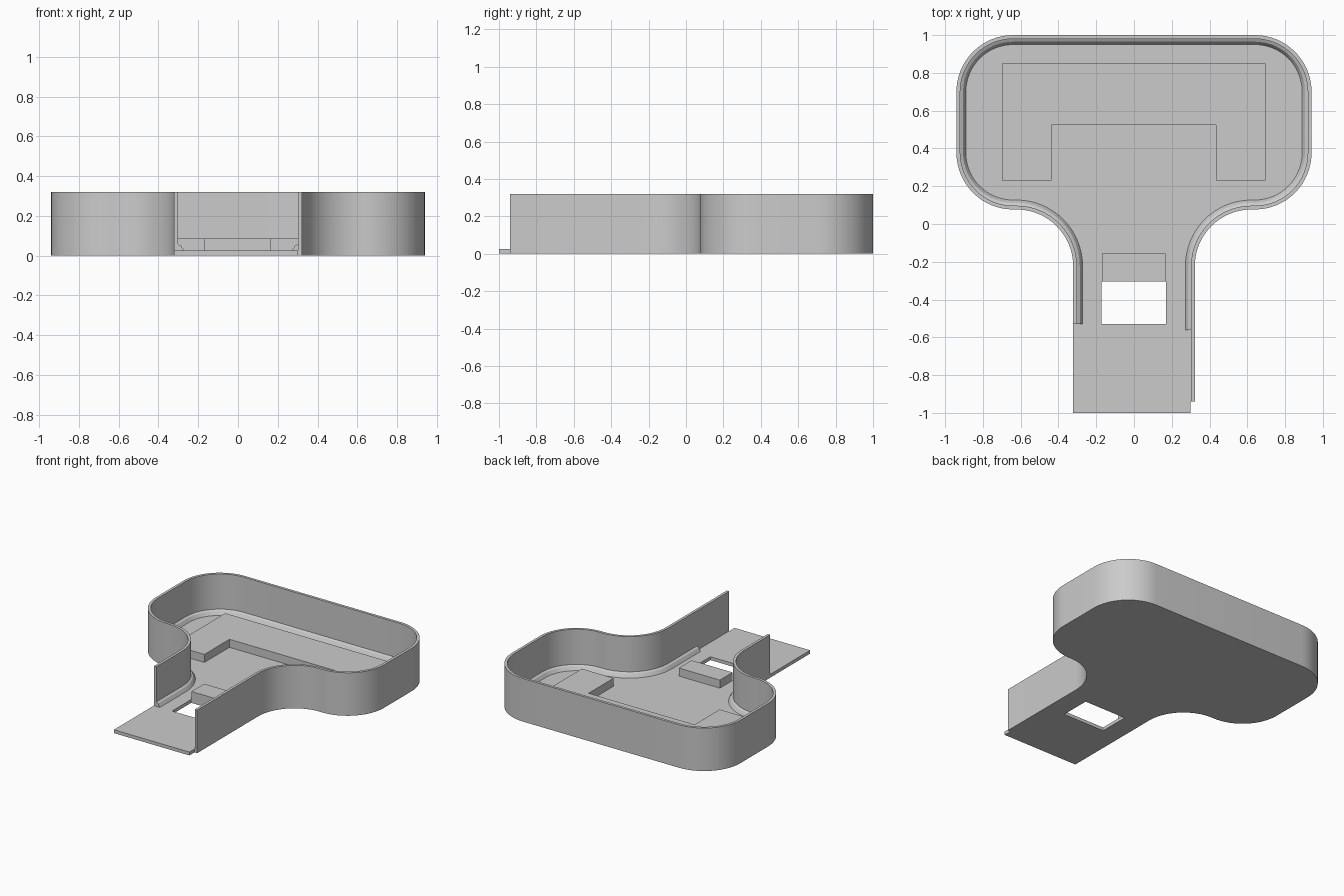
import bpy, bmesh, math
from mathutils import Vector

cube = bpy.data.objects.get("Cube")
if cube:
    bpy.data.objects.remove(cube)

grey = bpy.data.materials.new("plain grey")
grey.use_nodes = True
grey.diffuse_color = (0.6, 0.6, 0.6, 1)
grey.node_tree.nodes["Principled BSDF"].inputs["Base Color"].default_value = (0.6, 0.6, 0.6, 1)

FLOOR, TOP, PAD = 0.025, 0.32, 0.085
HALF, NECK, BACK, RADIUS = 0.94, 0.322, 1.0, 0.3
SHOULDER = 0.077
STEPS = 16


def finish(name, bm):
    bmesh.ops.recalc_face_normals(bm, faces=bm.faces)
    mesh = bpy.data.meshes.new(name)
    bm.to_mesh(mesh)
    bm.free()
    mesh.materials.append(grey)
    obj = bpy.data.objects.new(name, mesh)
    bpy.context.collection.objects.link(obj)
    bpy.ops.object.select_all(action='DESELECT')
    obj.select_set(True)
    bpy.context.view_layer.objects.active = obj
    bpy.ops.object.shade_smooth_by_angle(angle=math.radians(30))
    return obj


def arc(cx, cy, a0, a1, side):
    """Points on an arc, each with its inward normal."""
    out = []
    for i in range(STEPS + 1):
        a = math.radians(a0 + (a1 - a0) * i / STEPS)
        d = Vector((math.cos(a), math.sin(a)))
        out.append((Vector((cx, cy)) + d * RADIUS, d * side))
    return out


def outline(left_end, right_end):
    """Outer edge from the left side of the neck round the back to the right."""
    cx, nx = HALF - RADIUS, NECK + RADIUS
    low, high, neck_y = SHOULDER + RADIUS, BACK - RADIUS, SHOULDER - RADIUS
    path = [(Vector((-NECK, left_end)), Vector((1, 0)))]
    path += arc(-nx, neck_y, 0, 90, 1)
    path += arc(-cx, low, 270, 180, -1)
    path += arc(-cx, high, 180, 90, -1)
    path += arc(cx, high, 90, 0, -1)
    path += arc(cx, low, 0, -90, -1)
    path += arc(nx, neck_y, 90, 180, 1)
    path.append((Vector((NECK, right_end)), Vector((-1, 0))))
    return path


def sweep(name, path, profile):
    """Carry a closed (inset, height) profile along the outline."""
    bm = bmesh.new()
    rings = [[bm.verts.new((*(p + n * d), z)) for d, z in profile] for p, n in path]
    count = len(profile)
    for a, b in zip(rings, rings[1:]):
        for i in range(count):
            j = (i + 1) % count
            bm.faces.new((a[i], a[j], b[j], b[i]))
    bm.faces.new(rings[0])
    bm.faces.new(rings[-1])
    return finish(name, bm)


def slab(name, loops, z0, z1):
    """Flat plate from an outer loop and optional hole loops."""
    bm = bmesh.new()
    edges = []
    for loop in loops:
        vs = [bm.verts.new((x, y, z0)) for x, y in loop]
        edges += [bm.edges.new((a, b)) for a, b in zip(vs, vs[1:] + vs[:1])]
    bmesh.ops.triangle_fill(bm, edges=edges, use_beauty=True)
    extruded = bmesh.ops.extrude_face_region(bm, geom=bm.faces[:], use_keep_orig=True)
    moved = [g for g in extruded["geom"] if isinstance(g, bmesh.types.BMVert)]
    bmesh.ops.translate(bm, verts=moved, vec=(0, 0, z1 - z0))
    return finish(name, bm)


def rect(x0, x1, y0, y1):
    return [(x0, y0), (x1, y0), (x1, y1), (x0, y1)]


# Floor with the window in the neck and a small notch at the front corner
edge = [tuple(p) for p, n in outline(-1.0, -0.94)]
edge += [(0.3, -0.94), (0.3, -1.0)]
# drop the doubled points where two arcs meet
edge = [p for i, p in enumerate(edge)
        if (Vector(p) - Vector(edge[i - 1])).length > 0.001]
slab("floor", [edge, rect(-0.172, 0.17, -0.53, -0.305)], 0, FLOOR)

# Thin outer wall, longer on one side of the neck
sweep("outer_wall", outline(-0.53, -0.94),
      [(0, FLOOR), (0, TOP), (0.02, TOP), (0.02, FLOOR)])

# Sloped ledge along the foot of the wall
sweep("inner_ledge", outline(-0.53, -0.56),
      [(0.02, FLOOR), (0.02, 0.058), (0.035, 0.05), (0.05, FLOOR)])

# Raised pads on the floor
slab("u_shaped_pad", [[(-0.7, 0.23), (-0.438, 0.23), (-0.438, 0.525), (0.435, 0.525),
                       (0.435, 0.23), (0.697, 0.23), (0.697, 0.85), (-0.7, 0.85)]],
     FLOOR, PAD)
slab("small_block", [rect(-0.17, 0.167, -0.305, -0.155)], FLOOR, PAD)
